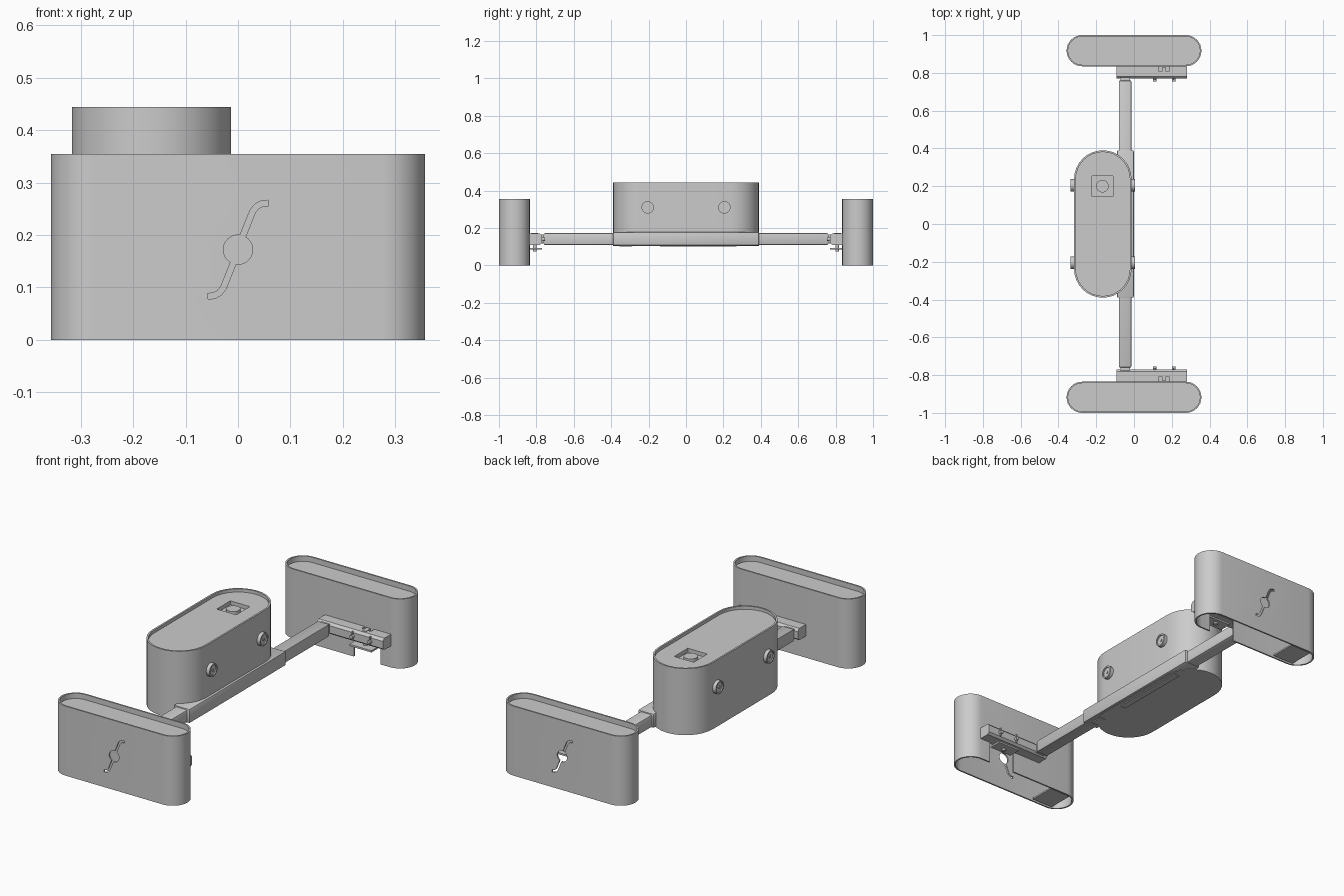
import bpy, bmesh, math
from mathutils import Vector

if "Cube" in bpy.data.objects:
    bpy.data.objects.remove(bpy.data.objects["Cube"])


def prism(name, pts, lo, hi, axis='Z', bevel=0):
    """Extrude a 2D outline along an axis (Z: pts are x,y; Y: x,z; X: y,z)."""
    place = {'Z': lambda a, b, c: (a, b, c), 'Y': lambda a, b, c: (a, c, b),
             'X': lambda a, b, c: (c, a, b)}[axis]
    bm = bmesh.new()
    face = bm.faces.new([bm.verts.new(place(a, b, lo)) for a, b in pts])
    ext = bmesh.ops.extrude_face_region(bm, geom=[face])
    top = [v for v in ext['geom'] if isinstance(v, bmesh.types.BMVert)]
    bmesh.ops.translate(bm, verts=top, vec=Vector(place(0, 0, hi - lo)))
    bmesh.ops.recalc_face_normals(bm, faces=bm.faces)
    if bevel:
        bmesh.ops.bevel(bm, geom=bm.edges[:], offset=bevel, segments=2,
                        affect='EDGES', profile=0.5)
    me = bpy.data.meshes.new(name)
    bm.to_mesh(me)
    bm.free()
    ob = bpy.data.objects.new(name, me)
    bpy.context.collection.objects.link(ob)
    return ob


def box(name, x, y, z, bevel=0):
    x, y = sorted(x), sorted(y)
    return prism(name, [(x[0], y[0]), (x[1], y[0]), (x[1], y[1]), (x[0], y[1])], *z, 'Z', bevel)


def circle(cx, cy, r, n=32):
    return [(cx + r * math.cos(2 * math.pi * i / n), cy + r * math.sin(2 * math.pi * i / n))
            for i in range(n)]


def stadium(cx, cy, length, width, along='x', n=16):
    r, h = width / 2, (length - width) / 2
    pts = []
    for side in (1, -1):
        for i in range(n + 1):
            a = -math.pi / 2 + math.pi * i / n + (0 if side > 0 else math.pi)
            pts.append((side * h + r * math.cos(a), r * math.sin(a)))
    if along == 'y':
        pts = [(-b, a) for a, b in pts]
    return [(cx + a, cy + b) for a, b in pts]


def ribbon(path, w):
    """Offset an open path to both sides."""
    left, right = [], []
    for i, p in enumerate(path):
        a, b = Vector(path[max(i - 1, 0)]), Vector(path[min(i + 1, len(path) - 1)])
        d = (b - a).normalized()
        left.append((p[0] - d.y * w / 2, p[1] + d.x * w / 2))
        right.append((p[0] + d.y * w / 2, p[1] - d.x * w / 2))
    return left + right[::-1]


def cut(ob, *cutters):
    bpy.context.view_layer.objects.active = ob
    for c in cutters:
        m = ob.modifiers.new('cut', 'BOOLEAN')
        m.operation, m.solver, m.object = 'DIFFERENCE', 'EXACT', c
        bpy.ops.object.modifier_apply(modifier=m.name)
        bpy.data.objects.remove(c)


def yr(s, a, b):
    return sorted((s * a, s * b))


# Upper half of the curved slot, measured from the hub centre
ARM = [(0.006, 0.018), (0.022, 0.058), (0.028, 0.073), (0.036, 0.083), (0.046, 0.088), (0.058, 0.089)]

for s, side in ((-1, 'front'), (1, 'back')):
    # End shell: open below, recessed lid above, slot outside, notch inside
    shell = prism(f'{side}_shell', stadium(0, s * 0.9175, 0.714, 0.165), 0, 0.355)
    inner = stadium(0, s * 0.9175, 0.698, 0.149)
    slot = [(-x, -z) for x, z in ARM[::-1]] + ARM
    slot = [(-s * x, 0.172 + z) for x, z in slot]
    wall = yr(s, 0.96, 1.05)
    cut(shell,
        prism('cavity', inner, -0.05, 0.318),
        prism('lid_recess', inner, 0.328, 0.4),
        prism('hub_hole', circle(0, 0.172, 0.028), *wall, 'Y'),
        prism('arm_slot', ribbon(slot, 0.011), *wall, 'Y'),
        box('notch', (0.07, 0.22), yr(s, 0.8, 0.87), (-0.05, 0.11)))

    # Small floor plate at the rear end of the shell
    box(f'{side}_floor_plate', (-0.30, -0.18), yr(s, 0.85, 0.985), (0.004, 0.012))

    # Bracket with a clip opening
    prof = [(s * 0.836, 0.11), (s * 0.782, 0.11), (s * 0.77, 0.12),
            (s * 0.77, 0.158), (s * 0.782, 0.17), (s * 0.836, 0.17)]
    bracket = prism(f'{side}_bracket', prof, -0.093, 0.28, 'X')
    cut(bracket, box('clip_opening', (0.132, 0.186), yr(s, 0.808, 0.85), (0.14, 0.2)))
    box(f'{side}_clip', (0.148, 0.17), yr(s, 0.79, 0.828), (0.135, 0.172))

    # Release plate and its post
    box(f'{side}_release_plate', (0.09, 0.215), yr(s, 0.77, 0.836), (0.084, 0.093))
    prism(f'{side}_release_post', circle(0.155, s * 0.808, 0.01, 16), 0.075, 0.115)

    # Screws on the bracket's inner side
    for i, x in enumerate((0.11, 0.21)):
        prism(f'{side}_screw_{i}', circle(x, 0.14, 0.009, 16), *yr(s, 0.755, 0.775), 'Y')
        box(f'{side}_screw_slot_{i}', (x - 0.003, x + 0.003), yr(s, 0.762, 0.772), (0.12, 0.165))

    # Neck joining the bar and the bracket
    box(f'{side}_neck', (-0.072, -0.022), yr(s, 0.74, 0.775), (0.116, 0.164))

# Long bar, sleeve and underside strip
box('cross_bar', (-0.08, -0.014), (-0.76, 0.76), (0.109, 0.172), 0.006)
box('bar_sleeve', (-0.09, -0.001), (-0.39, 0.39), (0.106, 0.178), 0.006)
box('underside_strip', (-0.062, -0.03), (-0.14, 0.27), (0.1, 0.108))
box('underside_tab', (-0.062, -0.03), (-0.355, -0.29), (0.101, 0.108))

# Central pod with recessed lid and square socket pocket
PX, SX, SY = -0.165, -0.167, 0.2
pod = prism('pod', stadium(PX, 0, 0.78, 0.304, 'y'), 0.104, 0.444)
cut(pod,
    prism('pod_recess', stadium(PX, 0, 0.762, 0.286, 'y'), 0.428, 0.5),
    box('socket_pocket', (SX - 0.055, SX + 0.055), (SY - 0.055, SY + 0.055), (0.408, 0.5)))
prism('socket_disc', circle(SX, SY, 0.033), 0.4, 0.424)

# Round knobs on both sides of the pod
for y in (-0.205, 0.205):
    for tag, x, d in (('left', -0.317, -1), ('right', -0.013, 1)):
        n = f'{tag}_knob_{"front" if y < 0 else "back"}'
        knob = prism(n, circle(y, 0.31, 0.033), *sorted((x - d * 0.005, x + d * 0.018)), 'X')
        cut(knob, prism('knob_dish', circle(y, 0.31, 0.026), *sorted((x + d * 0.012, x + d * 0.05)), 'X'))
        prism(n + '_stud', circle(y, 0.31, 0.007, 12), *sorted((x, x + d * 0.016)), 'X')

# Smooth curved sides, keep hard edges
bpy.ops.object.select_all(action='SELECT')
bpy.context.view_layer.objects.active = pod
bpy.ops.object.shade_smooth_by_angle(angle=math.radians(30))
